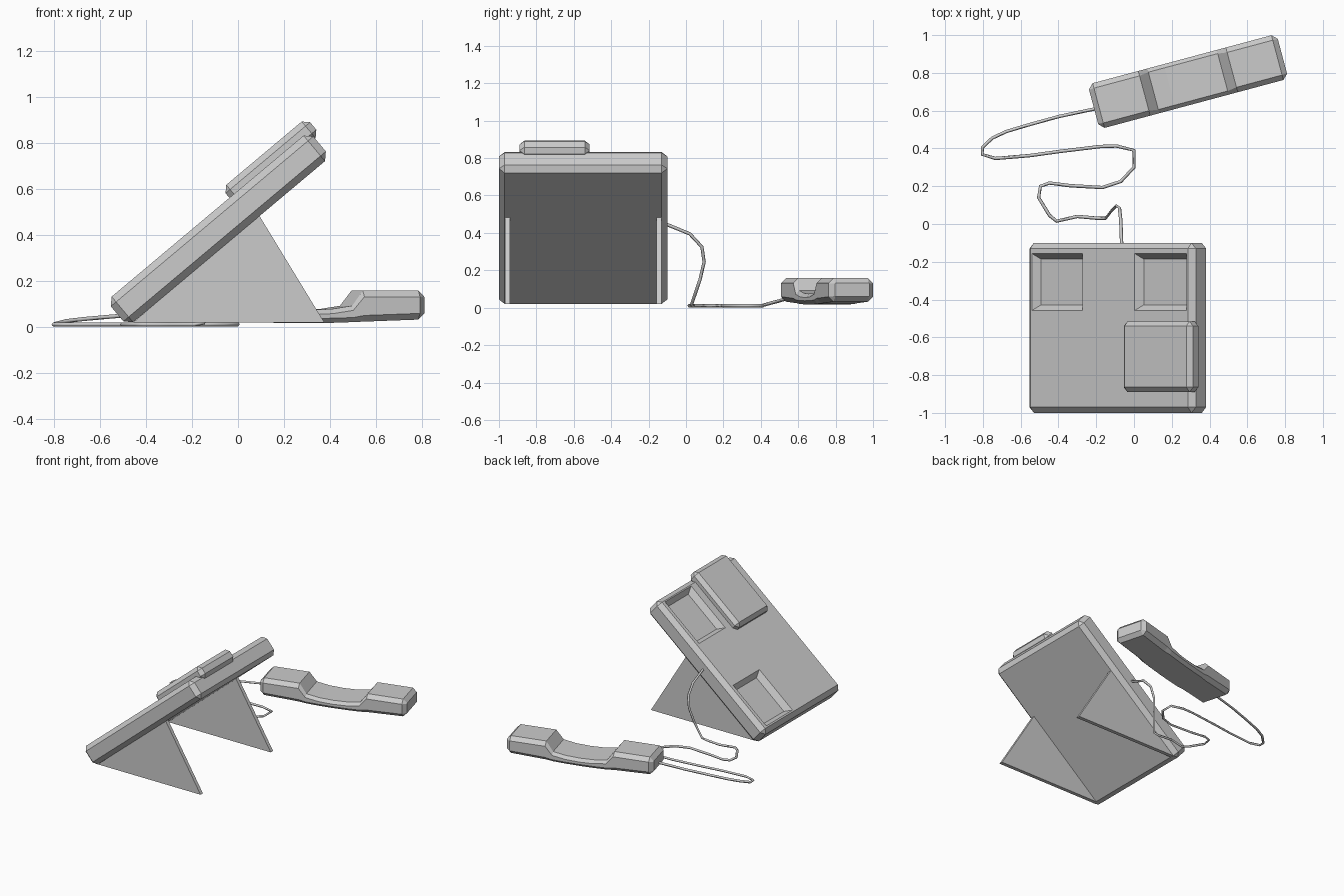
import bpy, bmesh
from math import radians
from mathutils import Matrix, Vector

if "Cube" in bpy.data.objects:
    bpy.data.objects.remove(bpy.data.objects["Cube"])

TILT = Matrix.Rotation(radians(-40), 4, 'Y')   # frame of the sloping base


def add_object(name, bm, matrix=Matrix()):
    bm.transform(matrix)
    bmesh.ops.recalc_face_normals(bm, faces=bm.faces[:])
    mesh = bpy.data.meshes.new(name)
    bm.to_mesh(mesh)
    bm.free()
    ob = bpy.data.objects.new(name, mesh)
    bpy.context.collection.objects.link(ob)
    return ob


def loft(rings):
    """Skin a list of equal closed rings and cap both ends."""
    bm = bmesh.new()
    rows = [[bm.verts.new(p) for p in r] for r in rings]
    for a, b in zip(rows, rows[1:]):
        for i in range(len(a)):
            j = (i + 1) % len(a)
            bm.faces.new((a[i], a[j], b[j], b[i]))
    bm.faces.new(rows[0])
    bm.faces.new(rows[-1])
    return bm


def rect(u0, u1, y0, y1, n, grow=0.0):
    return [(u0 - grow, y0 - grow, n), (u1 + grow, y0 - grow, n),
            (u1 + grow, y1 + grow, n), (u0 - grow, y1 + grow, n)]


def chamfer_box(name, u, y, n, width):
    bm = loft([rect(*u, *y, n[0]), rect(*u, *y, n[1])])
    bmesh.ops.bevel(bm, geom=bm.edges[:], offset=width, segments=1,
                    profile=0.5, affect='EDGES')
    return add_object(name, bm, TILT)


# Sloping base slab with two tapered recesses for the handset ends
TOP, DEPTH, INSET = 0.454, 0.04, 0.03
slab = chamfer_box("base_slab", (-0.366, 0.783), (-1.0, -0.1), (0.309, TOP), 0.03)
for u0, u1 in ((-0.325, 0.025), (0.385, 0.745)):
    cutter = add_object("recess_cutter", loft([
        rect(u0, u1, -0.458, -0.156, TOP - DEPTH, -INSET),
        rect(u0, u1, -0.458, -0.156, TOP),
        rect(u0, u1, -0.458, -0.156, TOP + 0.02)]), TILT)
    cutter.hide_render = True
    mod = slab.modifiers.new("recess", 'BOOLEAN')
    mod.operation = 'DIFFERENCE'
    mod.solver = 'EXACT'
    mod.object = cutter
    bpy.context.view_layer.objects.active = slab
    bpy.ops.object.modifier_apply(modifier=mod.name)
    bpy.data.objects.remove(cutter)

# Raised panel overhanging the top end
chamfer_box("raised_panel", (0.332, 0.812), (-0.89, -0.515), (0.412, 0.506), 0.026)

# Triangular support legs
for name, y in (("front_leg", -0.968), ("back_leg", -0.157)):
    tri = ((-0.455, 0.02), (0.375, 0.02), (0.09, 0.488))
    add_object(name, loft([[(x, yy, z) for x, z in tri] for yy in (y, y + 0.027)]))

# Handset: chamfered section lofted along a bowed grip with two raised ends
# station: distance from middle, bottom z, top z, inset
half = [(0.5175, 0.032, 0.158, 0.027), (0.49, 0.032, 0.158, 0.0),
        (0.24, 0.023, 0.158, 0.0), (0.19, 0.021, 0.092, 0.0),
        (0.10, 0.018, 0.078, 0.0)]
stations = [(-a, *r) for a, *r in half] + [(0, 0.017, 0.074, 0)] + half[::-1]
W = 0.1225
rings = []
for a, zb, zt, s in stations:
    w, b, t, c = W - s, zb + s, zt - s, 0.027 if zt > 0.1 else 0.02
    if s:   # end cap keeps the flats of the full section
        c = 0.003
    rings.append([(a, -w + c, b), (a, w - c, b), (a, w, b + c), (a, w, t - c),
                  (a, w - c, t), (a, -w + c, t), (a, -w, t - c), (a, -w, b + c)])
add_object("handset", loft(rings),
           Matrix.Translation((0.286, 0.754, 0)) @ Matrix.Rotation(radians(15), 4, 'Z'))

# Cord: drops from the base, meanders on the table, rises to the handset
drop = [(-.065, -.12, .45), (-.066, -.09, .44), (-.07, .02, .395), (-.077, .085, .325),
        (-.093, .097, .245), (-.115, .075, .15), (-.15, .03, .018)]
table = [(-.19, .03), (-.30, .04), (-.41, .015), (-.447, .045), (-.505, .14),
         (-.495, .20), (-.447, .217), (-.34, .203), (-.167, .193), (-.07, .225),
         (0, .30), (0, .39), (-.093, .413), (-.18, .41), (-.394, .384),
         (-.553, .362), (-.733, .347), (-.803, .368), (-.803, .405)]
rise = [(-.75, .455, .025), (-.675, .49, .034), (-.54, .53, .046),
        (-.394, .57, .058), (-.18, .615, .075)]
path = drop + [(x, y, .011) for x, y in table] + rise
curve = bpy.data.curves.new("cord", 'CURVE')
curve.dimensions = '3D'
curve.bevel_depth = 0.009
curve.bevel_resolution = 0
curve.use_fill_caps = True
spline = curve.splines.new('POLY')
spline.points.add(len(path) - 1)
for p, co in zip(spline.points, path):
    p.co = (*co, 1)
cord = bpy.data.objects.new("cord", curve)
bpy.context.collection.objects.link(cord)
